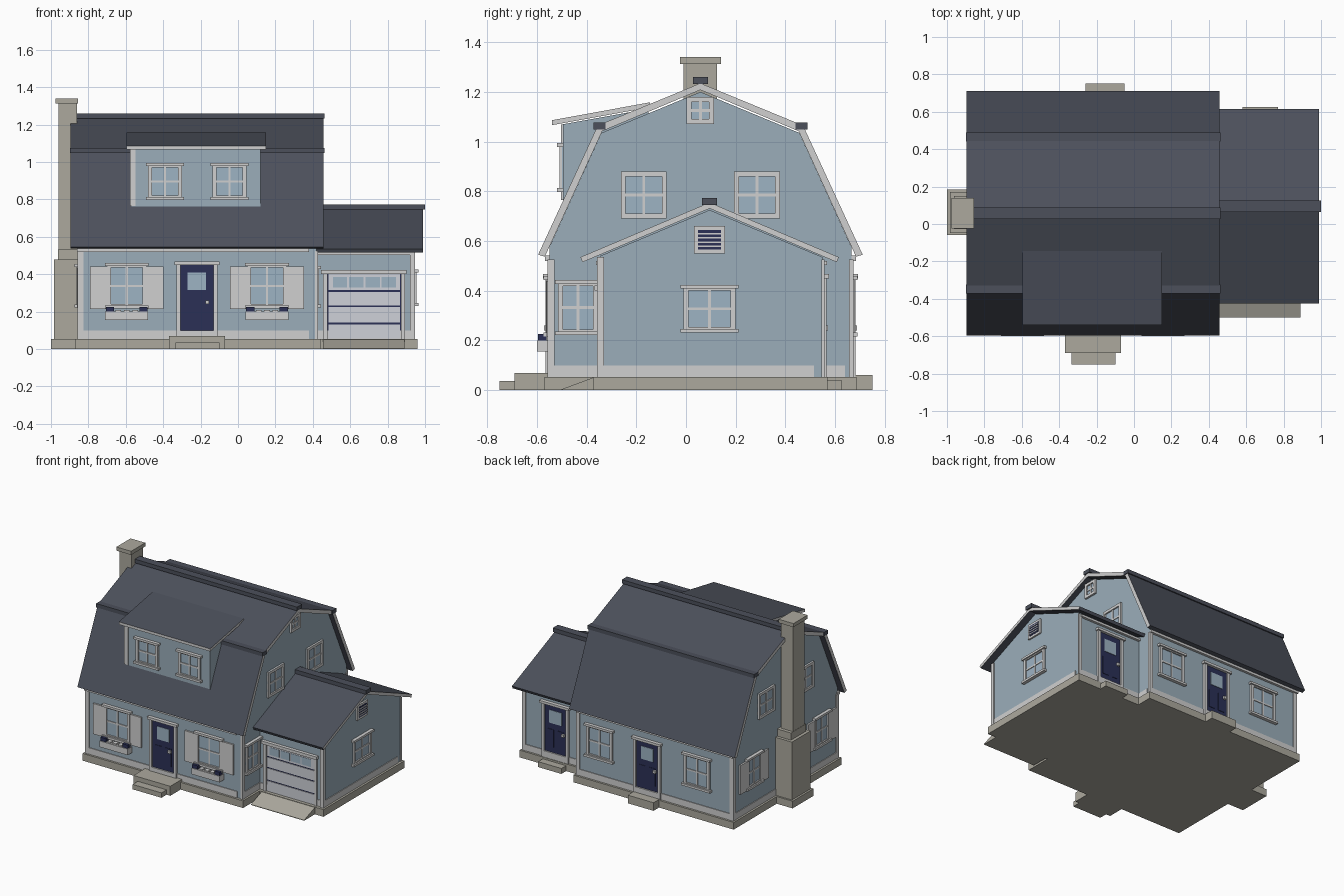
import bpy, bmesh

cube = bpy.data.objects.get("Cube")
if cube:
    bpy.data.objects.remove(cube, do_unlink=True)


def srgb(h):
    vals = [int(h[i:i + 2], 16) / 255 for i in (0, 2, 4)]
    return [((v + 0.055) / 1.055) ** 2.4 if v > 0.04 else v / 12.92 for v in vals] + [1]


# Materials
NAMES = ["siding", "trim", "roofing", "stone", "navy", "glass", "panel"]
HEXES = ["9BAEBA", "D0D0D0", "4C505B", "ACA99E", "2B3056", "9DB3C4", "CFD1D8"]
SIDING, TRIM, ROOF, STONE, NAVY, GLASS, PANEL = range(len(NAMES))
MATS = []
for n, h in zip(NAMES, HEXES):
    m = bpy.data.materials.new(n)
    m.use_nodes = True
    m.diffuse_color = srgb(h)
    bsdf = m.node_tree.nodes["Principled BSDF"]
    bsdf.inputs["Base Color"].default_value = srgb(h)
    bsdf.inputs["Roughness"].default_value = 0.8
    MATS.append(m)


def finish(name, bm):
    bmesh.ops.recalc_face_normals(bm, faces=bm.faces)
    me = bpy.data.meshes.new(name)
    bm.to_mesh(me)
    bm.free()
    for m in MATS:
        me.materials.append(m)
    ob = bpy.data.objects.new(name, me)
    bpy.context.collection.objects.link(ob)


def part(name, boxes):
    """One object from boxes given as (x0, x1, y0, y1, z0, z1, material)."""
    bm = bmesh.new()
    for x0, x1, y0, y1, z0, z1, mat in boxes:
        vs = bmesh.ops.create_cube(bm, size=1)["verts"]
        for v in vs:
            v.co = (x1 if v.co.x > 0 else x0, y1 if v.co.y > 0 else y0, z1 if v.co.z > 0 else z0)
        for f in vs[0].link_faces[:] + [f for v in vs for f in v.link_faces]:
            f.material_index = mat
    finish(name, bm)


def prism(name, pts, x0, x1, mat):
    """Extrude a (y, z) profile along x."""
    bm = bmesh.new()
    face = bm.faces.new([bm.verts.new((x0, y, z)) for y, z in pts])
    ext = bmesh.ops.extrude_face_region(bm, geom=[face])["geom"]
    for v in ext:
        if isinstance(v, bmesh.types.BMVert):
            v.co.x = x1
    for f in bm.faces:
        f.material_index = mat
    finish(name, bm)


def roof_slab(name, outer, inner, x0, x1):
    """Folded roof sheet with pale rake edges."""
    bm = bmesh.new()
    rows = [[bm.verts.new((x, y, z)) for y, z in line] for line in (outer, inner) for x in (x0, x1)]
    a, b, c, d = rows
    for i in range(len(outer) - 1):
        for p, q in ((a, b), (c, d), (a, c), (b, d)):
            bm.faces.new((p[i], p[i + 1], q[i + 1], q[i]))
    for i in (0, -1):
        bm.faces.new((a[i], b[i], d[i], c[i]))
    bm.normal_update()
    for f in bm.faces:
        n = f.normal
        f.material_index = TRIM if abs(n.x) > 0.5 or abs(n.y) > 0.97 else ROOF
    finish(name, bm)


def mirrored(pts, centre):
    return pts + [(2 * centre - y, z) for y, z in reversed(pts[:-1])]


# Wall planes: axis the wall faces, direction, position
WALLS = {
    "front": ("y", -1, -0.55), "back": ("y", 1, 0.666),
    "left": ("x", -1, -0.85), "right": ("x", 1, 0.42),
    "garage_front": ("y", -1, -0.345), "garage_back": ("y", 1, 0.55),
    "garage_right": ("x", 1, 0.94), "dormer": ("y", -1, -0.495),
}


def on(wall, u0, u1, z0, z1, d, mat, back=-0.01):
    """Box on a wall from u0 to u1, standing out by d."""
    axis, s, p = WALLS[wall]
    lo, hi = sorted((p + s * back, p + s * d))
    return (u0, u1, lo, hi, z0, z1, mat) if axis == "y" else (lo, hi, u0, u1, z0, z1, mat)


def window(name, wall, u, w, z0, z1, caps=True, shutter=0):
    h, t, mid = w / 2, 0.02, (z0 + z1) / 2
    b = [on(wall, u - h, u + h, z0, z1, 0.004, GLASS),
         on(wall, u - h, u - h + t, z0, z1, 0.014, TRIM), on(wall, u + h - t, u + h, z0, z1, 0.014, TRIM),
         on(wall, u - h, u + h, z0, z0 + t, 0.014, TRIM), on(wall, u - h, u + h, z1 - t, z1, 0.014, TRIM),
         on(wall, u - 0.006, u + 0.006, z0, z1, 0.009, TRIM),
         on(wall, u - h, u + h, mid - 0.006, mid + 0.006, 0.009, TRIM)]
    if caps:
        b += [on(wall, u - h - 0.012, u + h + 0.012, z, z + 0.016, 0.024, TRIM) for z in (z0 - 0.004, z1 - 0.012)]
    if shutter:
        for a in (u - h - shutter, u + h):
            b.append(on(wall, a, a + shutter, z0 - 0.005, z1 - 0.015, 0.012, TRIM))
    part(name, b)


def door(name, wall, u, knob):
    b = [on(wall, u - 0.09, u + 0.09, 0.05, 0.45, 0.006, NAVY),
         on(wall, u - 0.05, u + 0.05, 0.315, 0.41, 0.009, GLASS),
         on(wall, u - 0.12, u + 0.12, 0.45, 0.468, 0.026, TRIM),
         on(wall, u - 0.11, u + 0.11, 0.05, 0.1, 0.016, TRIM),
         on(wall, u + knob - 0.01, u + knob + 0.01, 0.24, 0.26, 0.022, TRIM)]
    for s in (-1, 1):
        a, c = sorted((u + s * 0.088, u + s * 0.11))
        b.append(on(wall, a, c, 0.05, 0.455, 0.016, TRIM))
        a, c = sorted((u + s * 0.015, u + s * 0.065))
        b.append(on(wall, a, c, 0.14, 0.27, 0.009, NAVY))
    part(name, b)


# Foundation, steps and ramp
part("foundation", [(-0.87, 0.44, -0.57, 0.686, 0, 0.053, STONE), (0.4, 0.96, -0.375, 0.57, 0, 0.053, STONE)])
part("front_steps", [(-0.37, -0.07, -0.69, -0.55, 0, 0.07, STONE), (-0.335, -0.1, -0.75, -0.68, 0, 0.036, STONE)])
part("back_steps", [(-0.26, -0.05, 0.66, 0.75, 0, 0.06, STONE), (0.58, 0.77, 0.55, 0.625, 0, 0.04, STONE)])
prism("driveway_ramp", [(-0.5, 0), (-0.37, 0), (-0.37, 0.052), (-0.5, 0.004)], 0.455, 0.89, STONE)

# Main house
MID, GMID = 0.058, 0.095
prism("main_walls", mirrored([(-0.55, 0.04), (-0.55, 0.575), (-0.34, 1.035), (MID, 1.2)], MID), -0.85, 0.42, SIDING)
roof_slab("main_roof", mirrored([(-0.595, 0.545), (-0.355, 1.065), (MID, 1.235)], MID),
          mirrored([(-0.568, 0.537), (-0.337, 1.042), (MID, 1.208)], MID), -0.895, 0.457)
part("roof_caps", [(-0.898, 0.462, y - 0.024, y + 0.024, z, z + 0.028, ROOF)
                   for y, z in ((-0.348, 1.048), (2 * MID + 0.348, 1.048))]
     + [(-0.898, 0.462, MID - 0.03, MID + 0.03, 1.232, 1.26, ROOF)])

# Garage
prism("garage_walls", [(-0.345, 0.04), (-0.345, 0.54), (GMID, 0.725), (0.55, 0.535), (0.55, 0.04)],
      0.4, 0.94, SIDING)
roof_slab("garage_roof", mirrored([(-0.425, 0.535), (GMID, 0.755)], GMID),
          mirrored([(-0.416, 0.515), (GMID, 0.731)], GMID), 0.41, 0.99)
part("garage_ridge_cap", [(0.41, 1.0, GMID - 0.03, GMID + 0.03, 0.745, 0.774, ROOF)])

# Dormer
prism("dormer_walls", [(-0.495, 0.74), (-0.495, 1.07), (-0.15, 1.132), (-0.15, 1.05), (-0.33, 1.0)],
      -0.57, 0.12, SIDING)
roof_slab("dormer_roof", [(-0.54, 1.086), (-0.145, 1.158)], [(-0.54, 1.066), (-0.145, 1.138)], -0.595, 0.15)
part("dormer_corner_board", [(-0.577, -0.547, -0.503, -0.47, 0.765, 1.068, TRIM)])
for x in (-0.39, -0.045):
    window("dormer_window", "dormer", x, 0.18, 0.802, 0.99)

# Chimney
part("chimney", [(-1.0, -0.84, -0.06, 0.185, 0, 0.053, STONE), (-0.985, -0.84, -0.047, 0.172, 0, 0.48, STONE),
                 (-0.962, -0.84, -0.028, 0.15, 0.4, 0.533, STONE), (-0.96, -0.862, -0.01, 0.125, 0.4, 1.32, STONE),
                 (-0.975, -0.855, -0.025, 0.14, 1.313, 1.34, STONE)])

# Baseboards, friezes and corner boards
bases = [("front", -0.85, 0.38), ("back", -0.85, 0.42), ("left", -0.55, 0.666), ("right", -0.55, -0.34),
         ("right", 0.55, 0.64), ("garage_front", 0.42, 0.94), ("garage_back", 0.42, 0.94),
         ("garage_right", -0.345, 0.515)]
part("baseboards", [on(w, a, b, 0.05, 0.1, 0.005, TRIM) for w, a, b in bases])
part("friezes", [on("front", -0.86, 0.38, 0.52, 0.542, 0.018, TRIM), on("back", -0.86, 0.42, 0.52, 0.542, 0.018, TRIM),
                 on("garage_front", 0.42, 0.93, 0.503, 0.52, 0.018, TRIM),
                 on("garage_back", 0.42, 0.93, 0.503, 0.52, 0.018, TRIM)])
corners = [(-0.857, -0.827, -0.557, -0.527, 0.525), (-0.857, -0.827, 0.643, 0.673, 0.525),
           (0.412, 0.427, -0.557, -0.53, 0.525), (0.4, 0.427, 0.655, 0.673, 0.525),
           (0.92, 0.947, -0.358, -0.33, 0.535), (0.92, 0.947, 0.545, 0.557, 0.525)]
part("corner_boards", [c[:4] + (0.05, c[4], TRIM) for c in corners])

# Windows of the main house
for x in (-0.595, 0.155):
    window("front_window", "front", x, 0.21, 0.22, 0.455, shutter=0.092)
    box = [on("front", x - 0.115, x + 0.115, 0.155, 0.2, 0.05, TRIM, 0.0)]
    for k, dx in enumerate((-0.09, -0.045, 0, 0.045, 0.09)):
        navy = abs(dx) > 0.06
        r = 0.022 if navy else 0.015
        box.append(on("front", x + dx - r, x + dx + r, 0.19, 0.226 if navy else 0.21, 0.045,
                      NAVY if navy else TRIM, 0.012))
    part("flower_box", box)
for x in (-0.56, 0.235):
    window("back_window", "back", x, 0.21, 0.22, 0.455)
for y in (-0.17, 0.285):
    window("upper_right_window", "right", y, 0.185, 0.69, 0.88, caps=False)
    window("upper_left_window", "left", y, 0.185, 0.69, 0.88, caps=False)
for y in (-0.36, 0.43):
    window("lower_left_window", "left", y, 0.17, 0.225, 0.45, shutter=0.08)
window("lower_right_window", "right", -0.435, 0.16, 0.225, 0.44)
window("attic_window", "right", MID, 0.11, 1.07, 1.18, caps=False)
window("garage_window", "garage_right", GMID, 0.21, 0.235, 0.42)

# Doors
door("front_door", "front", -0.22, 0.055)
door("back_door", "back", -0.155, -0.065)
door("garage_back_door", "garage_back", 0.675, -0.065)

# Garage door: panels over a dark backing
G = "garage_front"
gd = [on(G, 0.478, 0.872, 0.05, 0.4, 0.003, NAVY), on(G, 0.445, 0.9, 0.4, 0.422, 0.024, TRIM),
      on(G, 0.455, 0.479, 0.05, 0.402, 0.014, TRIM), on(G, 0.871, 0.892, 0.05, 0.402, 0.014, TRIM)]
for z0, z1 in ((0.056, 0.132), (0.141, 0.225), (0.234, 0.306), (0.315, 0.4)):
    gd.append(on(G, 0.485, 0.866, z0, z1, 0.008, PANEL))
for i in range(4):
    x = 0.507 + i * 0.087
    gd.append(on(G, x, x + 0.077, 0.328, 0.384, 0.01, GLASS))
part("garage_door", gd)

# Gable vent
V = "garage_right"
vent = [on(V, GMID - 0.062, GMID + 0.062, 0.55, 0.66, 0.012, TRIM),
        on(V, GMID - 0.046, GMID + 0.046, 0.566, 0.644, 0.014, NAVY)]
for i in range(4):
    z = 0.576 + i * 0.017
    vent.append(on(V, GMID - 0.046, GMID + 0.046, z, z + 0.006, 0.018, TRIM))
part("gable_vent", vent)
